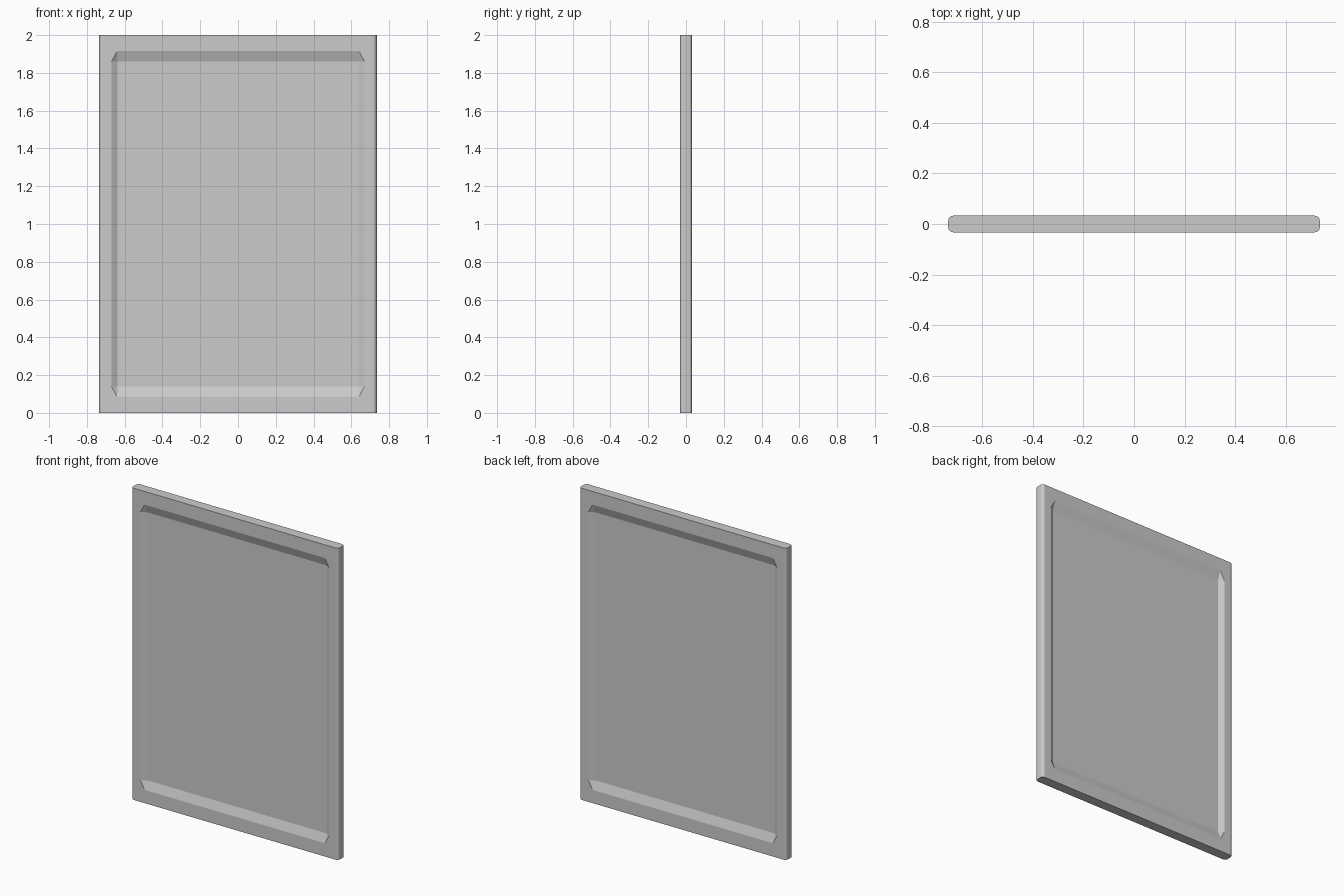
import bpy, bmesh, math

if "Cube" in bpy.data.objects:
    bpy.data.objects.remove(bpy.data.objects["Cube"])

W, T, H, R = 0.735, 0.033, 2.0, 0.02    # half width, half thickness, height, edge radius
DEPTH = 0.02                            # recess depth on each face
STEPS = 4                               # segments in each rounded edge

bm = bmesh.new()

# Rounded plan outline, swept up as the side walls
plan = []
for cx, cy, start in ((1, -1, -90), (1, 1, 0), (-1, 1, 90), (-1, -1, 180)):
    for i in range(STEPS + 1):
        a = math.radians(start + 90 * i / STEPS)
        plan.append((cx * (W - R) + R * math.cos(a), cy * (T - R) + R * math.sin(a)))
low = [bm.verts.new((x, y, 0)) for x, y in plan]
top = [bm.verts.new((x, y, H)) for x, y in plan]
n = len(plan)
for i in range(n):
    j = (i + 1) % n
    if abs(plan[i][0] - plan[j][0]) < W:     # broad front and back are made below
        bm.faces.new((low[i], low[j], top[j], top[i]))
bm.faces.new(low[::-1])
bm.faces.new(top)


# Ring of eight points with optionally clipped corners
def ring(hx, hz, cx, cz, y):
    pts = [(hx - cx, -hz), (hx, cz - hz), (hx, hz - cz), (hx - cx, hz),
           (cx - hx, hz), (-hx, hz - cz), (-hx, cz - hz), (cx - hx, -hz)]
    return [bm.verts.new((x, y, z + H / 2)) for x, z in pts]


# Flat border, sloped recess wall and sunken panel, front and back
for s in (-1, 1):
    rings = [ring(W - R, H / 2, 0, 0, s * T),
             ring(0.67, 0.915, 0.03, 0.055, s * T),
             ring(0.638, 0.86, 0, 0, s * (T - DEPTH))]
    for a, b in zip(rings, rings[1:]):
        for i in range(8):
            j = (i + 1) % 8
            bm.faces.new((a[i], a[j], b[j], b[i]))
    bm.faces.new(rings[-1])

bmesh.ops.remove_doubles(bm, verts=bm.verts[:], dist=1e-5)
bmesh.ops.dissolve_degenerate(bm, edges=bm.edges[:], dist=1e-5)
bmesh.ops.recalc_face_normals(bm, faces=bm.faces[:])

mesh = bpy.data.meshes.new("recessed_door_panel")
bm.to_mesh(mesh)
bm.free()
panel = bpy.data.objects.new("recessed_door_panel", mesh)
bpy.context.collection.objects.link(panel)
